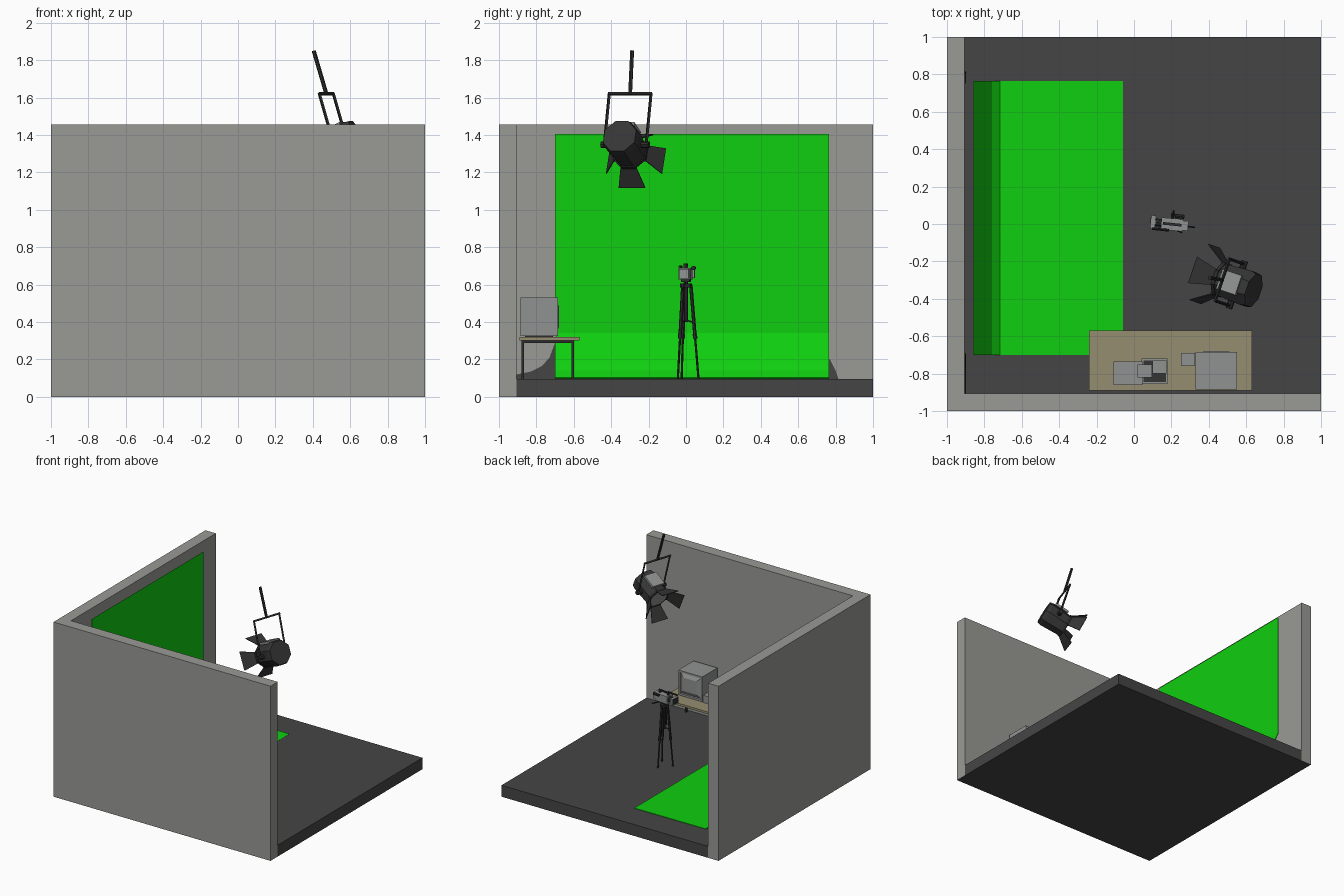
import bpy, bmesh, math
from mathutils import Vector, Matrix

if "Cube" in bpy.data.objects:
    bpy.data.objects.remove(bpy.data.objects["Cube"])

def material(name, r, g, b):
    m = bpy.data.materials.new(name)
    m.diffuse_color = (r, g, b, 1)
    m.use_nodes = True
    m.node_tree.nodes["Principled BSDF"].inputs["Base Color"].default_value = m.diffuse_color
    return m

WALL = material("wall_grey", .32, .325, .30)
FLOOR = material("floor_charcoal", .060, .060, .060)
GREEN = material("screen_green", .005, .62, .005)
WOOD = material("table_tan", .30, .27, .165)
GREY = material("device_grey", .28, .285, .285)
DARK = material("metal_black", .026, .026, .027)
LAMP = material("lamp_dark", .036, .036, .037)
ID = Matrix.Identity(4)

def finish(name, bm, mat, M=ID):
    bmesh.ops.recalc_face_normals(bm, faces=bm.faces)
    me = bpy.data.meshes.new(name)
    bm.to_mesh(me)
    bm.free()
    me.materials.append(mat)
    ob = bpy.data.objects.new(name, me)
    ob.matrix_world = M
    bpy.context.collection.objects.link(ob)
    return ob

def box(name, lo, hi, mat, M=ID):
    bm = bmesh.new()
    bmesh.ops.create_cube(bm, size=1)
    for v in bm.verts:
        v.co = Vector([lo[i] + (v.co[i] + .5) * (hi[i] - lo[i]) for i in range(3)])
    return finish(name, bm, mat, M)

def prism(name, pts, direction, mat, M=ID):
    """Extrude a flat outline along a direction."""
    bm = bmesh.new()
    f = bm.faces.new([bm.verts.new(p) for p in pts])
    r = bmesh.ops.extrude_face_region(bm, geom=[f])
    for v in r["geom"]:
        if isinstance(v, bmesh.types.BMVert):
            v.co += Vector(direction)
    return finish(name, bm, mat, M)

def rod(name, a, b, r1, mat, r2=None, n=8, M=ID, turn=0):
    a, b = Vector(a), Vector(b)
    bm = bmesh.new()
    bmesh.ops.create_cone(bm, cap_ends=True, segments=n, radius1=r1,
                          radius2=r1 if r2 is None else r2, depth=(b - a).length)
    R = (b - a).to_track_quat('Z', 'Y').to_matrix().to_4x4()
    bm.transform(Matrix.Translation((a + b) / 2) @ R @ Matrix.Rotation(turn, 4, 'Z'))
    return finish(name, bm, mat, M)

# --- room: L-shaped wall and floor slab
T = -.905
wall = prism("walls", [(-1, -1, 0), (1, -1, 0), (1, T, 0), (T, T, 0), (T, 1, 0), (-1, 1, 0)],
             (0, 0, 1.455), WALL)
wall.data.materials.append(FLOOR)
for p in wall.data.polygons:
    if p.normal.z < -.5:
        p.material_index = 1
box("floor", (T, T, 0), (1, 1, .095), FLOOR)

# --- green screen sweeping from the wall onto the floor
prof = [(-.855, 1.405), (-.855, .34), (-.79, .19), (-.76, .14), (-.717, .102), (-.06, .1)]
back = [(x - .004, z - .004) for x, z in reversed(prof)]
prism("green_screen", [(x, -.70, z) for x, z in prof + back], (0, 1.465, 0), GREEN)
# dark cove pieces seen beside the screen
prism("cove_front", [(-.903, y, z) for y, z in
      [(-.905, .095), (-.905, .12), (-.83, .135), (-.77, .165), (-.73, .21), (-.70, .29), (-.69, .29), (-.69, .095)]],
      (.006, 0, 0), FLOOR)
prism("cove_back", [(-.903, y, z) for y, z in [(.75, .095), (.75, .21), (.77, .2), (.80, .14), (.815, .095)]],
      (.006, 0, 0), FLOOR)

# --- table
box("table_top", (-.24, -.89, .302), (.63, -.57, .32), WOOD)
for x in (-.22, .61):
    for y in (-.872, -.605):
        box("table_leg", (x - .007, y - .007, .095), (x + .007, y + .007, .302), DARK)
    box("table_rail", (x - .005, -.872, .288), (x + .005, -.605, .302), DARK)

# --- monitor with inset, slightly bulging screen
mon = box("monitor", (.33, -.885, .325), (.55, -.685, .532), GREY)
bm = bmesh.new()
bm.from_mesh(mon.data)
bm.faces.ensure_lookup_table()
front = [f for f in bm.faces if f.normal.y > .9]
bmesh.ops.inset_region(bm, faces=front, thickness=.022)
bmesh.ops.inset_region(bm, faces=front, thickness=.006, depth=-.008)
bmesh.ops.inset_region(bm, faces=front, thickness=.04, depth=.014)
bm.to_mesh(mon.data)
bm.free()
box("monitor_foot", (.37, -.86, .32), (.51, -.71, .326), DARK)

# --- small devices on the table
box("recorder", (-.11, -.86, .32), (.045, -.735, .40), GREY)
box("mixer", (.04, -.855, .32), (.18, -.72, .35), GREY)
box("mixer_panel", (.05, -.845, .35), (.17, -.73, .353), LAMP)
box("speaker_left", (.02, -.82, .353), (.095, -.75, .43), GREY)
box("speaker_right", (.10, -.80, .353), (.175, -.73, .42), GREY)
box("phone_box", (.25, -.76, .32), (.325, -.69, .38), GREY)

# --- tripod
C = Vector((.2, 0, 0))
for a in (80, 200, 320):
    d = Vector((math.cos(math.radians(a)), math.sin(math.radians(a)), 0))
    top, foot = C + d * .026 + Vector((0, 0, .6)), C + d * .068 + Vector((0, 0, .095))
    mid = top.lerp(foot, .55)
    rod("leg_upper", top, mid, .0095, DARK, n=6)
    rod("leg_lower", mid, foot, .006, DARK, n=6)
    rod("leg_clamp", top.lerp(foot, .52), top.lerp(foot, .57), .012, DARK, n=6)
    rod("leg_brace", C + Vector((0, 0, .41)), top.lerp(foot, .4), .004, DARK, n=6)
rod("tripod_column", C + Vector((0, 0, .40)), C + Vector((0, 0, .625)), .011, DARK)
rod("tripod_crown", C + Vector((0, 0, .585)), C + Vector((0, 0, .605)), .032, DARK)
rod("pan_handle", C + Vector((.02, -.005, .62)), C + Vector((.125, -.018, .57)), .005, DARK, n=6)

# --- video camera, local -x is the lens direction
K = Matrix.Translation((.2, 0, .66)) @ Matrix.Rotation(math.radians(-6), 4, 'Z')
box("camera_plate", (-.04, -.022, -.045), (.04, .022, -.034), DARK, K)
box("camera_body", (-.055, -.034, -.034), (.06, .03, .03), GREY, K)
box("camera_battery", (.06, -.028, -.028), (.09, .024, .024), GREY, K)
rod("camera_lens", (-.055, 0, 0), (-.09, 0, 0), .022, DARK, K and .022, 10, K)
box("lens_hood", (-.11, -.036, -.026), (-.086, .036, .026), GREY, K)
box("lens_glass", (-.113, -.028, -.02), (-.11, .028, .02), DARK, K)
box("handle_bar", (-.045, -.008, .044), (.055, .006, .053), DARK, K)
for x in (-.04, .042):
    box("handle_post", (x - .006, -.008, .028), (x + .006, .006, .046), DARK, K)
rod("viewfinder", (.015, .045, .028), (.065, .045, .028), .011, DARK, None, 8, K)
box("viewfinder_arm", (.02, .02, .02), (.032, .048, .03), DARK, K)
rod("microphone", (-.10, -.035, .035), (-.01, -.035, .035), .007, DARK, None, 8, K)

# --- hanging studio lamp: local x is beam, y is lateral, z is up
F, L, Z = Vector((-.947, .32, 0)), Vector((.32, .947, 0)), Vector((0, 0, 1))
L = Z.cross(F)
c, s = math.cos(.45), math.sin(.45)
D, U = F * c - Z * s, F * s + Z * c
sgn = -L   # lateral axis pointing to +y
P = Vector((.55, -.325, 1.348))
M = Matrix((D, L, U)).transposed().to_4x4()
M.translation = P
t = math.pi / 8
rod("lamp_back", (-.105, 0, 0), (-.07, 0, 0), .096, LAMP, .104, 8, M, t)
rod("lamp_body", (-.07, 0, 0), (.085, 0, 0), .104, LAMP, .094, 8, M, t)
rod("lamp_front_ring", (.085, 0, 0), (.105, 0, 0), .1, DARK, .1, 8, M, t)
rod("lamp_lens", (.105, 0, 0), (.109, 0, 0), .08, GREY, .08, 8, M, t)
box("lamp_top_vent", (-.06, -.055, .085), (.06, .055, .105), GREY, M)
# four splayed barn doors
for i in range(4):
    R = M @ Matrix.Rotation(i * math.pi / 2, 4, 'X') @ Matrix.Translation((.105, 0, .086)) \
        @ Matrix.Rotation(-math.radians(35), 4, 'Y')
    prism("barn_door", [(0, -.045, 0), (.12, -.075, 0), (.12, .075, 0), (0, .045, 0)],
          (0, 0, .005), LAMP, R)
    rod("door_hinge", (0, -.045, 0), (0, .045, 0), .007, DARK, None, 6, R)

# yoke and hanging pole
yoke_top = P + Z * .272 + F * .082
h = .118
for k in (-1, 1):
    rod("yoke_arm", P + L * h * k, yoke_top + L * h * k, .0085, DARK, n=4)
    rod("yoke_knob", P + L * k * .09, P + L * k * .135, .018, DARK)
rod("yoke_bar", yoke_top - L * (h + .006), yoke_top + L * (h + .006), .0085, DARK, n=4)
rod("hanging_pole", yoke_top, (.405, -.288, 1.85), .011, DARK, n=6)
